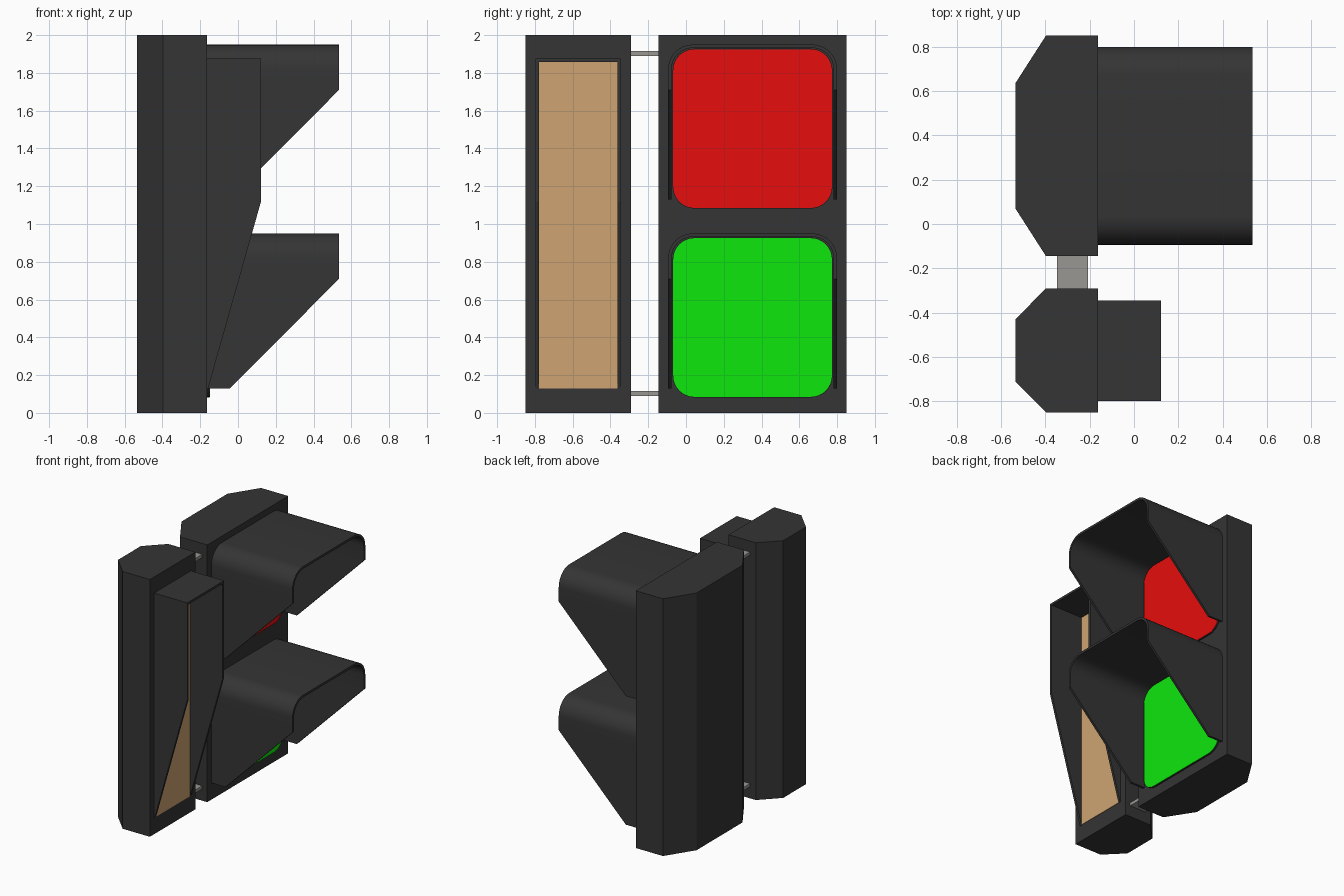
import bpy, bmesh, math

if "Cube" in bpy.data.objects:
    bpy.data.objects.remove(bpy.data.objects["Cube"])


def material(name, rgb):
    m = bpy.data.materials.new(name)
    m.diffuse_color = (*rgb, 1)
    m.use_nodes = True
    m.node_tree.nodes["Principled BSDF"].inputs["Base Color"].default_value = m.diffuse_color
    return m


DARK = material("dark_grey", (0.035, 0.035, 0.035))
STEEL = material("mid_grey", (0.32, 0.31, 0.29))
RED = material("red", (0.8, 0.004, 0.004))
GREEN = material("green", (0.004, 0.8, 0.004))
TAN = material("tan", (0.62, 0.37, 0.17))
FACE = -0.163  # x of the housings' front plane


def finish(name, bm, mat, smooth=False):
    bmesh.ops.recalc_face_normals(bm, faces=bm.faces)
    me = bpy.data.meshes.new(name)
    bm.to_mesh(me)
    bm.free()
    me.materials.append(mat)
    ob = bpy.data.objects.new(name, me)
    bpy.context.collection.objects.link(ob)
    if smooth:
        bpy.ops.object.select_all(action='DESELECT')
        ob.select_set(True)
        bpy.context.view_layer.objects.active = ob
        bpy.ops.object.shade_smooth_by_angle(angle=math.radians(30))
    return ob


def prism(name, points, offset, mat, smooth=False):
    """Extrude a closed planar outline by an offset vector."""
    bm = bmesh.new()
    f = bm.faces.new([bm.verts.new(p) for p in points])
    ext = bmesh.ops.extrude_face_region(bm, geom=[f], use_keep_orig=True)
    bmesh.ops.translate(bm, vec=offset,
                        verts=[v for v in ext["geom"] if isinstance(v, bmesh.types.BMVert)])
    return finish(name, bm, mat, smooth)


def box(name, x0, x1, y0, y1, z0, z1, mat):
    pts = [(x0, y0, z0), (x1, y0, z0), (x1, y1, z0), (x0, y1, z0)]
    return prism(name, pts, (0, 0, z1 - z0), mat)


def housing(name, y0, y1, inset):
    pts = [(FACE, y0, 0), (FACE, y1, 0), (-0.397, y1, 0),
           (-0.535, y1 - inset, 0), (-0.535, y0 + inset, 0), (-0.397, y0, 0)]
    return prism(name, pts, (0, 0, 2), DARK)


def arc(cy, cz, r, a0, a1, n=8):
    return [(cy + r * math.cos(a0 + (a1 - a0) * i / n),
             cz + r * math.sin(a0 + (a1 - a0) * i / n)) for i in range(n + 1)]


def rounded_square(name, x0, x1, cy, cz, half, r, mat):
    pts = []
    for k, (sy, sz) in enumerate(((1, 1), (-1, 1), (-1, -1), (1, -1))):
        a = k * math.pi / 2
        pts += arc(cy + sy * (half - r), cz + sz * (half - r), r, a, a + math.pi / 2)
    return prism(name, [(x0, y, z) for y, z in pts], (x1 - x0, 0, 0), mat, True)


def hood(name, cy, half, r, t, z_low, z_bend, z_top, x_low, x_front):
    """Inverted-U shell whose front edge slopes back below z_bend."""
    def arch(h, top, rad):
        if rad > 0:
            right = arc(cy + h - rad, top - rad, rad, 0, math.pi / 2)
        else:
            right = [(cy + h, top)]
        right = [(cy + h, z_low), (cy + h, z_bend)] + right
        return right + [(2 * cy - y, z) for y, z in reversed(right)]

    def front(z):
        return x_low + (x_front - x_low) * min(1, (z - z_low) / (z_bend - z_low))

    bm = bmesh.new()
    outer, inner = arch(half, z_top, r), arch(half - t, z_top - t, r - t)
    rings = []
    for (yo, zo), (yi, zi) in zip(outer, inner):
        rings.append([bm.verts.new(p) for p in (
            (FACE, yo, zo), (front(zo), yo, zo), (front(zi), yi, zi), (FACE, yi, zi))])
    for a, b in zip(rings, rings[1:]):
        for i in range(4):
            j = (i + 1) % 4
            bm.faces.new((a[i], a[j], b[j], b[i]))
    bm.faces.new(rings[0])
    bm.faces.new(rings[-1])
    return finish(name, bm, DARK, r > 0)


# Housings
housing("signal_housing", -0.145, 0.85, 0.215)
housing("side_housing", -0.85, -0.29, 0.14)

# Brackets joining the housings
for name, z in (("lower_bracket", 0.09), ("upper_bracket", 1.89)):
    box(name, -0.347, -0.207, -0.30, -0.135, z, z + 0.025, STEEL)

# Lamps: dark rim, coloured lens and sun visor
for label, z, mat in (("lower", 0, GREEN), ("upper", 1, RED)):
    rounded_square(label + "_lens_rim", FACE - 0.01, -0.152, 0.3525, z + 0.505, 0.423, 0.115, DARK)
    rounded_square(label + "_lens", -0.16, -0.149, 0.3525, z + 0.505, 0.42, 0.112, mat)
    hood(label + "_visor", 0.3525, 0.447, 0.13, 0.018,
         z + 0.13, z + 0.71, z + 0.95, -0.042, 0.535)

# Side panel and its box hood
box("side_panel", FACE - 0.01, -0.159, -0.78, -0.363, 0.13, 1.857, TAN)
hood("side_hood", -0.5715, 0.226, 0, 0.018, 0.13, 1.12, 1.875, -0.158, 0.122)
